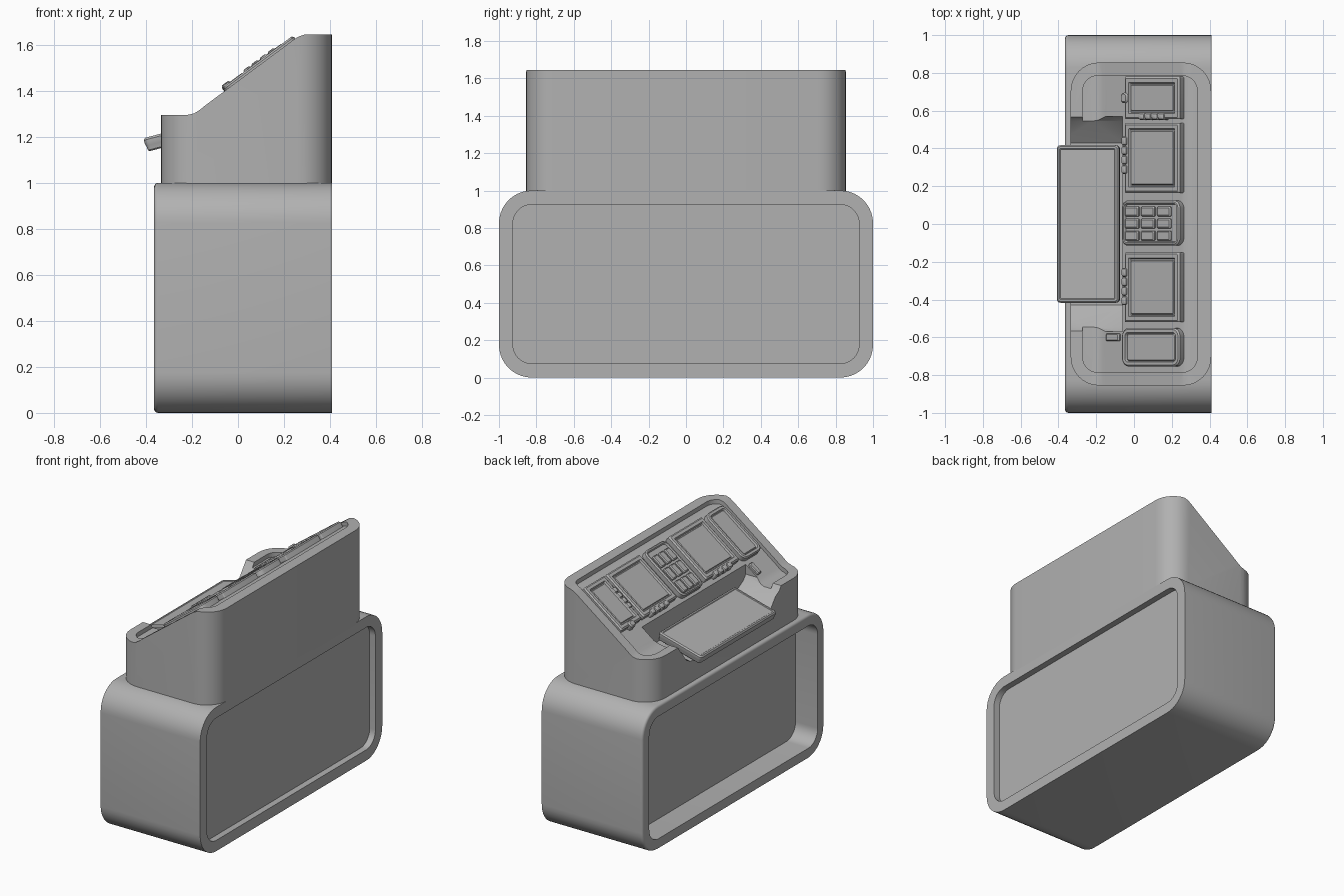
import bpy, bmesh, math
from mathutils import Matrix

if "Cube" in bpy.data.objects:
    bpy.data.objects.remove(bpy.data.objects["Cube"])

GREY = bpy.data.materials.new("dark_grey")
GREY.diffuse_color = (0.44, 0.44, 0.44, 1)
GREY.use_nodes = True
GREY.node_tree.nodes["Principled BSDF"].inputs["Base Color"].default_value = GREY.diffuse_color


def rrect(cu, cv, w, h, r, n=8):
    """Rounded rectangle outline, counter-clockwise 2D points."""
    pts = []
    for i, (su, sv) in enumerate([(1, 1), (-1, 1), (-1, -1), (1, -1)]):
        for k in range(n + 1):
            a = math.pi / 2 * (i + k / n)
            pts.append((cu + su * (w / 2 - r) + r * math.cos(a),
                        cv + sv * (h / 2 - r) + r * math.sin(a)))
    return pts


def loft(name, rings, matrix=None, smooth=True):
    """Solid from equal-length 3D rings, capped at both ends."""
    bm = bmesh.new()
    loops = [[bm.verts.new(p) for p in ring] for ring in rings]
    n = len(loops[0])
    for a, b in zip(loops, loops[1:]):
        for i in range(n):
            j = (i + 1) % n
            bm.faces.new((a[i], a[j], b[j], b[i]))
    bm.faces.new(loops[0][::-1])
    bm.faces.new(loops[-1])
    bmesh.ops.recalc_face_normals(bm, faces=bm.faces)
    if matrix:
        bm.transform(matrix)
    me = bpy.data.meshes.new(name)
    bm.to_mesh(me)
    bm.free()
    me.materials.append(GREY)
    ob = bpy.data.objects.new(name, me)
    bpy.context.collection.objects.link(ob)
    if smooth:
        shade(ob)
    return ob


def activate(ob):
    bpy.ops.object.select_all(action='DESELECT')
    ob.select_set(True)
    bpy.context.view_layer.objects.active = ob


def shade(ob):
    activate(ob)
    bpy.ops.object.shade_smooth_by_angle(angle=math.radians(32))


def boolean(ob, cutter, op):
    m = ob.modifiers.new("cut", 'BOOLEAN')
    m.object, m.operation, m.solver = cutter, op, 'EXACT'
    activate(ob)
    bpy.ops.object.modifier_apply(modifier=m.name)
    bpy.data.objects.remove(cutter)


# Base: rounded box along x, deep recess on -x, shallow recess on +x
def base_ring(x, half, r):
    hz = half - 0.5
    return [(x, y, z) for y, z in rrect(0, 0.5, 2 * half, 2 * hz, r, 10)]


edge = []
for k in range(5):
    a = math.radians(22.5 * k)
    d = 0.018 * (1 - math.sin(a))
    edge.append(base_ring(-0.347 - 0.018 * math.cos(a), 1 - d, 0.175 - d))
loft("base_cabinet", [
    base_ring(-0.195, 0.925, 0.10), base_ring(-0.365, 0.925, 0.10), *edge,
    base_ring(0.409, 1.0, 0.175), base_ring(0.409, 0.925, 0.10),
    base_ring(0.365, 0.925, 0.10)])

# Upper console: rounded block trimmed by the sloping side profile
PROFILE = [(-0.6, 1.295), (-0.22, 1.295), (-0.19, 1.302), (-0.165, 1.318),
           (-0.143, 1.336), (0.235, 1.617), (0.26, 1.634), (0.29, 1.645), (0.6, 1.645)]


def block(name, x0, x1, hy, r, z0, z1):
    pts = rrect((x0 + x1) / 2, 0, x1 - x0, 2 * hy, r)
    return loft(name, [[(x, y, z) for x, y in pts] for z in (z0, z1)], smooth=False)


def above_profile(name, drop):
    pts = [(x, z - drop) for x, z in PROFILE] + [(0.6, 2.2), (-0.6, 2.2)]
    return loft(name, [[(x, y, z) for x, z in pts] for y in (-1.2, 1.2)], smooth=False)


console = block("upper_console", -0.335, 0.409, 0.855, 0.15, 0.99, 1.9)
boolean(console, above_profile("slope_cutter", 0), 'DIFFERENCE')

# Recessed control panel inside the rim
recess = block("recess_cutter", -0.272, 0.335, 0.785, 0.08, 1.1, 2.0)
boolean(recess, above_profile("recess_slope", 0.03), 'INTERSECT')
boolean(console, recess, 'DIFFERENCE')


# Well for the tray, flared sides and sloping floor, open through the front rim
def well_ring(x, floor):
    half = [(0.43, floor), (0.545, 1.265), (0.57, 1.3), (0.57, 1.8)]
    return [(x, y, z) for y, z in half] + [(x, -y, z) for y, z in half[::-1]]


well = loft("well_cutter", [well_ring(-0.5, 1.118), well_ring(-0.06, 1.20)], smooth=False)
boolean(console, well, 'DIFFERENCE')
shade(console)

# Controls live in panel space: u up the slope, v along y, n off the panel
SLOPE = math.atan(0.743)
PANEL = Matrix.Translation((0.1, 0, 1.517)) @ Matrix.Rotation(-SLOPE, 4, 'Y')


def plate(name, x0, x1, y0, y1, steps, r=0.008, matrix=PANEL, scale=1 / math.cos(SLOPE)):
    """Plate from plan extents; steps are (inset, height) rings from bottom to top."""
    cu, w = ((x0 + x1) / 2 - 0.1) * scale, (x1 - x0) * scale
    if matrix is PANEL and w > 0.3:
        w -= 0.016
    rings = []
    for inset, n in steps:
        pts = rrect(cu, (y0 + y1) / 2, w - 2 * inset, y1 - y0 - 2 * inset,
                    max(r - inset, 0.004), 4)
        rings.append([(u, v, n) for u, v in pts])
    return loft(name, rings, matrix)


FRAME = [(0, -0.04), (0, 0.008), (0.01, 0.016), (0.03, 0.016), (0.036, 0.004),
         (0.042, 0.004), (0.046, 0.01)]
BUTTON = [(0, -0.02), (0, 0.012), (0.005, 0.021), (0.011, 0.024)]

# Monitors with button rows along their lower edges
for side, y0, b0 in (("left", 0.165, 0.265), ("right", -0.52, -0.43)):
    plate(f"{side}_monitor", -0.05, 0.255, y0, y0 + 0.37, FRAME)
    for i in range(4):
        y = b0 + 0.05 * i
        plate(f"{side}_monitor_button_{i}", -0.057, -0.025, y, y + 0.048, BUTTON, 0.012)

# Small monitor with a side button row and a knob
plate("small_monitor", -0.05, 0.255, 0.555, 0.78, FRAME)
for i in range(4):
    x = 0.033 + 0.035 * i
    plate(f"small_monitor_button_{i}", x, x + 0.034, 0.55, 0.588, BUTTON, 0.012)
plate("small_monitor_knob", -0.06, -0.022, 0.64, 0.695,
      [(0, -0.02), (0, 0.016), (0.008, 0.026)], 0.02)

# Keypad with nine keys
PAD = [(0, -0.04), (0, 0.008), (0.008, 0.016), (0.016, 0.016), (0.022, 0.004)]
plate("keypad", -0.065, 0.255, -0.115, 0.125, PAD, 0.04)
for i in range(3):
    for j in range(3):
        x, y = -0.04 + 0.085 * i, -0.088 + 0.064 * j
        plate(f"key_{i}_{j}", x, x + 0.072, y, y + 0.052,
              [(0, 0), (0, 0.012), (0.007, 0.018)])

# Rounded speaker panel and small slot below it
plate("speaker_panel", -0.065, 0.255, -0.755, -0.55,
      [(0, -0.04), (0, 0.008), (0.008, 0.016), (0.024, 0.016), (0.03, 0.002),
       (0.036, 0.008)], 0.045)
plate("card_slot", -0.155, -0.085, -0.62, -0.58,
      [(0, -0.04), (0, -0.012), (0.006, -0.006)])

# Tilted tray with a raised edge and a slimmer underside
TILT = math.radians(15)
TRAY = Matrix.Translation((-0.243, 0, 1.223)) @ Matrix.Rotation(-TILT, 4, 'Y')
plate("tray", -0.07, 0.27, -0.417, 0.417,
      [(0.012, -0.046), (0.006, -0.04), (0.003, -0.02), (0, -0.012), (0, 0.006),
       (0.008, 0.015), (0.018, 0.015), (0.022, 0.011)], 0.02, TRAY, 1.0)
